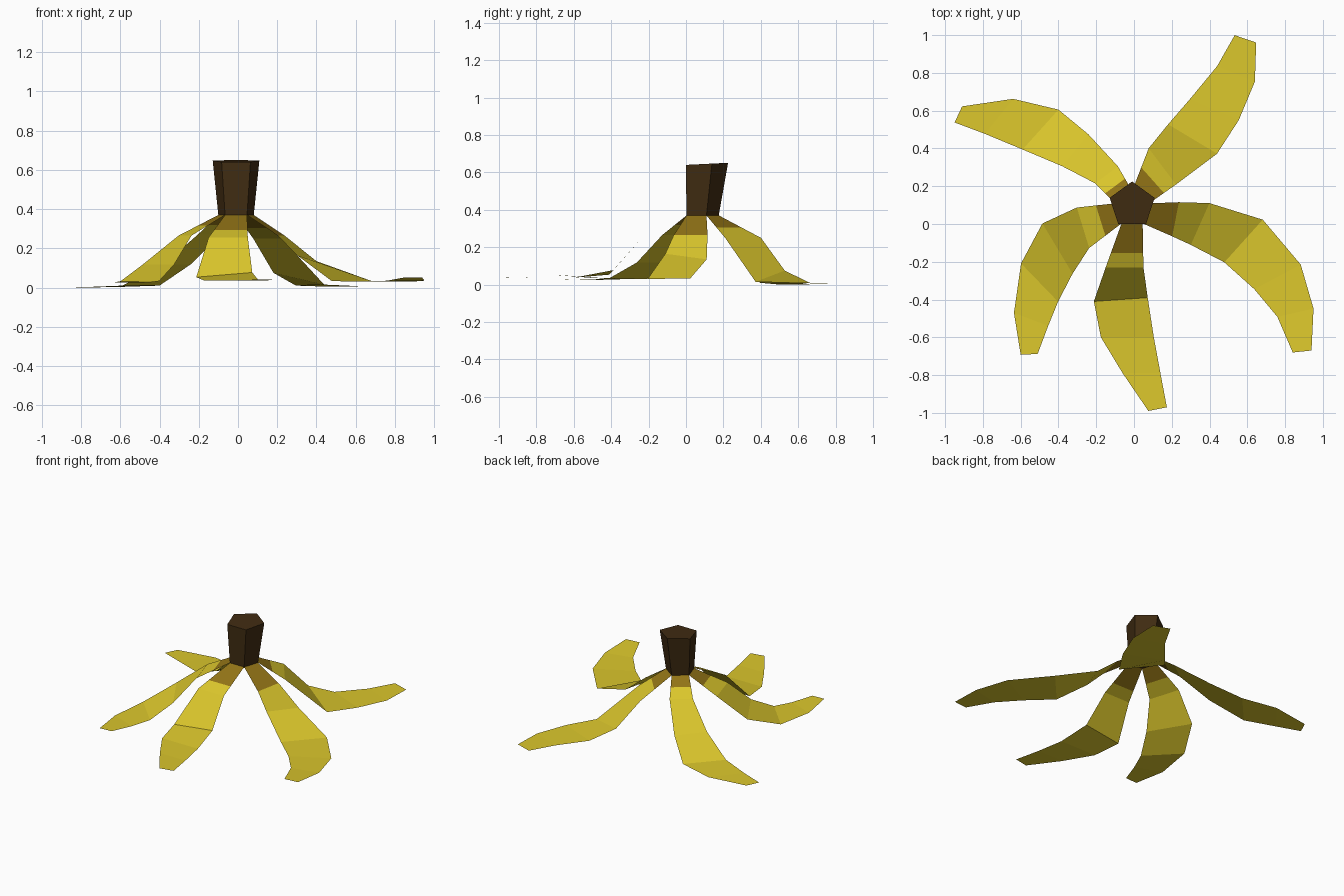
import bpy
import bmesh
from math import cos, sin, radians
from mathutils import Vector

if "Cube" in bpy.data.objects:
    bpy.data.objects.remove(bpy.data.objects["Cube"], do_unlink=True)


def make_material(name, colour):
    mat = bpy.data.materials.new(name)
    mat.use_nodes = True
    mat.diffuse_color = (*colour, 1)
    shader = mat.node_tree.nodes["Principled BSDF"]
    shader.inputs["Base Color"].default_value = (*colour, 1)
    shader.inputs["Roughness"].default_value = 0.8
    return mat


yellow = make_material("peel yellow", (0.71, 0.57, 0.025))
ochre = make_material("ripe ochre", (0.29, 0.175, 0.008))
brown = make_material("stem brown", (0.052, 0.025, 0.006))


def finish(name, bm, materials):
    mesh = bpy.data.meshes.new(name)
    bm.to_mesh(mesh)
    bm.free()
    for mat in materials:
        mesh.materials.append(mat)
    obj = bpy.data.objects.new(name, mesh)
    bpy.context.collection.objects.link(obj)
    return obj


def pentagon(centre, radius):
    """Five corners, counter-clockwise, with one flat side to the front."""
    angles = [radians(72 * i - 126) for i in range(5)]
    return [centre + radius * Vector((cos(a), sin(a), 0)) for a in angles]


# Stem: flared five-sided stub with a slightly tilted cut
base = pentagon(Vector((-0.01, 0.08, 0.37)), 0.095)
crown = pentagon(Vector((-0.01, 0.1, 0.64)), 0.125)
for corner in crown:
    corner.z += 0.05 * corner.y

bm = bmesh.new()
low = [bm.verts.new(p) for p in base]
high = [bm.verts.new(p) for p in crown]
bm.faces.new(high)
bm.faces.new(low[::-1])
for i in range(5):
    j = (i + 1) % 5
    bm.faces.new((low[i], low[j], high[j], high[i]))
finish("stem", bm, [brown])


def peel_strip(name, side, path, ripe, bank=0):
    """Thin sheet hung from one stem side.
    path: centre x, y, z, half width and heading at each crease.
    ripe: how far along the first span the ochre part reaches.
    bank: lift of the left edge at the second crease."""
    rows = [(base[side], base[(side + 1) % 5])]
    for k, (x, y, z, half, heading) in enumerate(path):
        a = radians(heading + 90)
        across = half * Vector((cos(a), sin(a), 0))
        if k == 1:
            across.z = bank
        centre = Vector((x, y, z))
        rows.append((centre - across, centre + across))
    if ripe < 1:
        rows.insert(1, tuple(p.lerp(q, ripe) for p, q in zip(rows[0], rows[1])))

    bm = bmesh.new()
    rings = [[bm.verts.new(p) for p in row] for row in rows]
    for k, (near, far) in enumerate(zip(rings, rings[1:])):
        face = bm.faces.new((near[0], far[0], far[1], near[1]))
        face.material_index = 0 if k == 0 else 1
    finish(name, bm, [ochre, yellow])


# Five peel strips draped down to the ground
peel_strip("front_peel", 0, [
    (-0.05, -0.23, 0.255, 0.1, -90),
    (-0.07, -0.4, 0.065, 0.143, -86),
    (-0.035, -0.6, 0.037, 0.14, -90),
    (0.04, -0.79, 0.035, 0.1, -90),
    (0.125, -0.98, 0.04, 0.05, -79)], ripe=0.67, bank=0.012)

peel_strip("left_peel", 1, [
    (0.22, 0.025, 0.265, 0.092, -11),
    (0.35, 0, 0.15, 0.121, -24),
    (0.58, -0.09, 0.033, 0.152, -42),
    (0.76, -0.28, 0.03, 0.139, -62),
    (0.855, -0.47, 0.035, 0.098, -77),
    (0.89, -0.675, 0.05, 0.05, -84)], ripe=1, bank=-0.015)

peel_strip("back_left_peel", 2, [
    (0.15, 0.305, 0.25, 0.12, 37),
    (0.31, 0.45, 0.045, 0.151, 59),
    (0.425, 0.605, 0.01, 0.141, 67),
    (0.54, 0.795, 0.005, 0.108, 68),
    (0.59, 0.98, 0.005, 0.06, 71)], ripe=0.55, bank=0.03)

peel_strip("back_right_peel", 3, [
    (-0.145, 0.26, 0.27, 0.075, 127),
    (-0.31, 0.39, 0.118, 0.109, 141),
    (-0.495, 0.5, 0.01, 0.142, 138),
    (-0.715, 0.57, 0.002, 0.119, 141),
    (-0.93, 0.58, 0, 0.047, 155)], ripe=0.5)

peel_strip("right_peel", 4, [
    (-0.27, -0.02, 0.265, 0.112, 197),
    (-0.405, -0.13, 0.118, 0.155, 211),
    (-0.5, -0.31, 0.033, 0.141, 224),
    (-0.545, -0.505, 0.025, 0.097, 249),
    (-0.555, -0.69, 0.03, 0.045, 273)], ripe=0.5)
